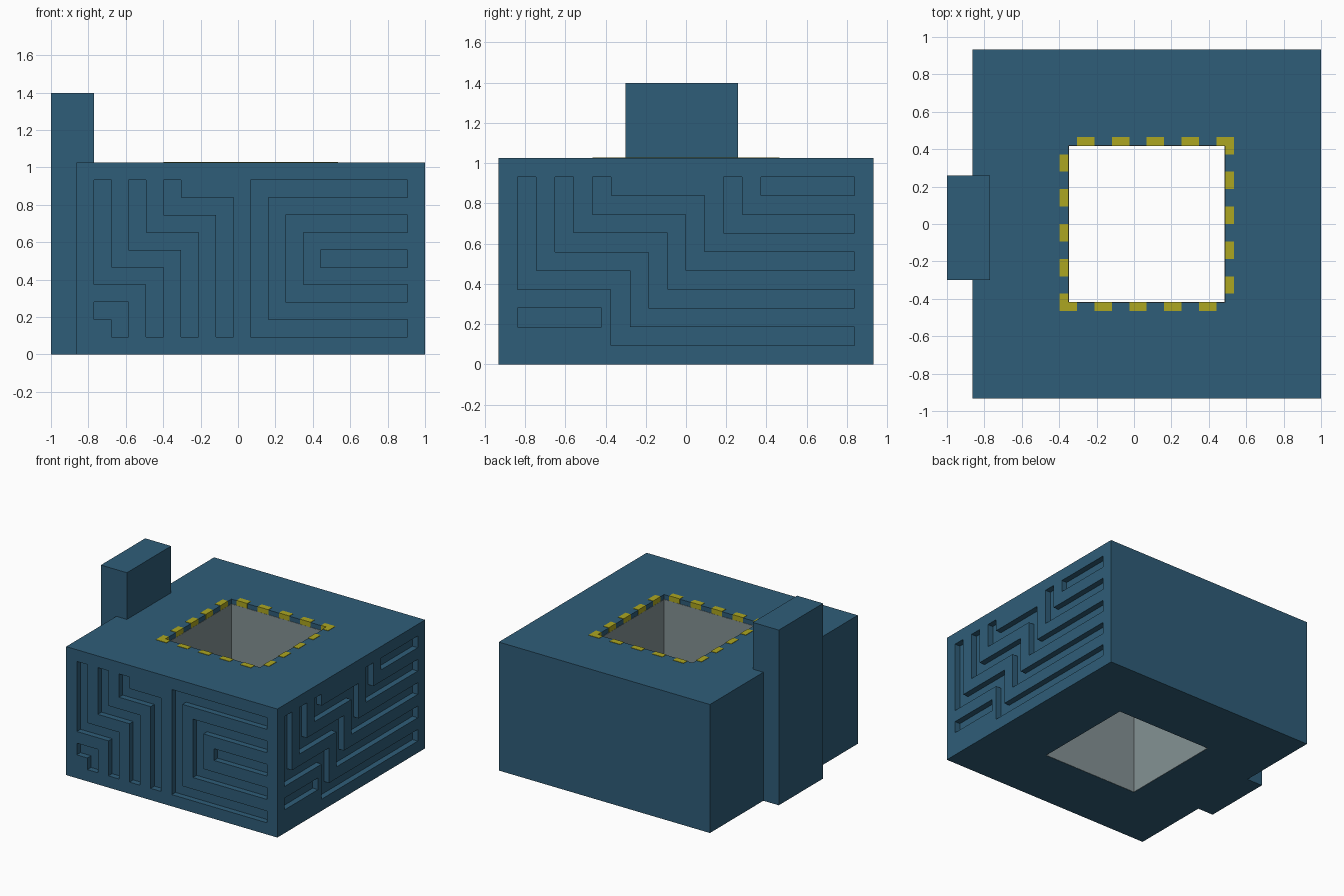
import bpy, bmesh
from mathutils import Vector

if "Cube" in bpy.data.objects:
    bpy.data.objects.remove(bpy.data.objects["Cube"], do_unlink=True)

G = 0.0932                  # module of the whole design
X0, Y0 = -0.864, -0.932     # front-right corner of the block
W, H = 20, 11               # block size in modules
DEPTH = 0.5 * G             # depth of the carved channels


def material(name, rgb):
    m = bpy.data.materials.new(name)
    m.use_nodes = True
    m.diffuse_color = (*rgb, 1)
    m.node_tree.nodes["Principled BSDF"].inputs["Base Color"].default_value = (*rgb, 1)
    return m


BLUE = material("slate_blue", (0.028, 0.110, 0.190))
YELLOW = material("mustard_yellow", (0.413, 0.381, 0.015))
GREY = material("lining_grey", (0.231, 0.287, 0.296))


def finish(bm, name, mat=None):
    bmesh.ops.recalc_face_normals(bm, faces=bm.faces[:])
    me = bpy.data.meshes.new(name)
    bm.to_mesh(me)
    bm.free()
    ob = bpy.data.objects.new(name, me)
    bpy.context.collection.objects.link(ob)
    if mat:
        me.materials.append(mat)
    return ob


def add_box(bm, lo, hi):
    lo, hi = Vector(lo), Vector(hi)
    verts = bmesh.ops.create_cube(bm, size=1)["verts"]
    for v in verts:
        v.co = (lo + hi) / 2 + v.co * (hi - lo)


def ribbon(path):
    """Outline of a one-module-wide channel through the given cells."""
    p = [Vector((a + 0.5, b + 0.5)) for a, b in path]
    dirs = [(q - r).normalized() for r, q in zip(p, p[1:])]
    left, right = [], []
    for n, c in enumerate(p):
        d0, d1 = dirs[max(n - 1, 0)], dirs[min(n, len(dirs) - 1)]
        n0, n1 = Vector((-d0.y, d0.x)), Vector((-d1.y, d1.x))
        if n == 0:
            off, cap = n1 / 2, -d1 / 2
        elif n == len(p) - 1:
            off, cap = n0 / 2, d0 / 2
        else:
            off, cap = (n0 + n1) / 2, Vector((0, 0))
        left.append(c + cap + off)
        right.append(c + cap - off)
    return left + right[::-1]


def add_channels(bm, paths, place, inward):
    """Extrude channel outlines into solid cutters."""
    for path in paths:
        f = bm.faces.new([bm.verts.new(place(q.x * G, q.y * G)) for q in ribbon(path)])
        ext = bmesh.ops.extrude_face_region(bm, geom=[f], use_keep_orig=True)["geom"]
        bmesh.ops.translate(bm, vec=inward,
                            verts=[v for v in ext if isinstance(v, bmesh.types.BMVert)])


def carve(target, cutter):
    mod = target.modifiers.new("carve", 'BOOLEAN')
    mod.operation, mod.solver, mod.object = 'DIFFERENCE', 'EXACT', cutter
    bpy.context.view_layer.objects.active = target
    bpy.ops.object.modifier_apply(modifier=mod.name)
    bpy.data.objects.remove(cutter, do_unlink=True)


# Main block
bm = bmesh.new()
add_box(bm, (X0, Y0, 0), (X0 + W * G, Y0 + W * G, H * G))
block = finish(bm, "block", BLUE)

# Carved channels on the front and on the +x side
front_paths = [
    [(1, 9), (1, 4), (4, 4), (4, 1)],
    [(3, 9), (3, 6), (6, 6), (6, 1)],
    [(5, 9), (5, 8), (8, 8), (8, 1)],
    [(1, 2), (2, 2), (2, 1)],
    [(18, 9), (10, 9), (10, 1), (18, 1)],
    [(18, 7), (12, 7), (12, 3), (18, 3)],
    [(14, 5), (18, 5)],
]
side_paths = [
    [(1, 9), (1, 4), (6, 4), (6, 1), (18, 1)],
    [(3, 9), (3, 6), (8, 6), (8, 3), (18, 3)],
    [(5, 9), (5, 8), (10, 8), (10, 5), (18, 5)],
    [(12, 9), (12, 7), (18, 7)],
    [(14, 9), (18, 9)],
    [(1, 2), (4.5, 2)],
]
X1 = X0 + W * G
bm = bmesh.new()
add_channels(bm, front_paths, lambda a, b: (X0 + a, Y0 - 0.02, b), (0, DEPTH + 0.02, 0))
carve(block, finish(bm, "front_channel_cutter"))
bm = bmesh.new()
add_channels(bm, side_paths, lambda a, b: (X1 + 0.02, Y0 + a, b), (-DEPTH - 0.02, 0, 0))
carve(block, finish(bm, "side_channel_cutter"))

# Square shaft through the block
LO, HI = 5.5, 14.5
hx0, hx1, hy0, hy1 = X0 + LO * G, X0 + HI * G, Y0 + LO * G, Y0 + HI * G
bm = bmesh.new()
add_box(bm, (hx0, hy0, -0.1), (hx1, hy1, H * G + 0.1))
carve(block, finish(bm, "shaft_cutter"))

# Thin lining of the shaft, ending just under the rim
T, top = 0.003, (H - 0.4) * G
bm = bmesh.new()
add_box(bm, (hx0, hy0, 0.001), (hx0 + T, hy1, top))
add_box(bm, (hx1 - T, hy0, 0.001), (hx1, hy1, top))
add_box(bm, (hx0, hy0, 0.001), (hx1, hy0 + T, top))
add_box(bm, (hx0, hy1 - T, 0.001), (hx1, hy1, top))
finish(bm, "shaft_lining", GREY)

# Dashed rim around the shaft
z0, z1, E = top, H * G + 0.003, 0.002
bm = bmesh.new()
for n in range(5):
    a, b = 6 + 2 * n, 5 + 2 * n     # dash starts on the +x/+y and -x/-y edges
    add_box(bm, (X0 + a * G, hy1 - E, z0), (X0 + (a + 1) * G, Y0 + 15 * G, z1))
    add_box(bm, (hx1 - E, Y0 + a * G, z0), (X0 + 15 * G, Y0 + (a + 1) * G, z1))
    add_box(bm, (X0 + b * G, Y0 + 5 * G, z0), (X0 + (b + 1) * G, hy0 + E, z1))
    add_box(bm, (X0 + 5 * G, Y0 + b * G, z0), (hx0 + E, Y0 + (b + 1) * G, z1))
finish(bm, "rim_dashes", YELLOW)

# Chimney standing against the -x side
bm = bmesh.new()
add_box(bm, (-1.0, -0.30, 0), (X0 + G, 0.258, 15 * G))
finish(bm, "chimney", BLUE)
